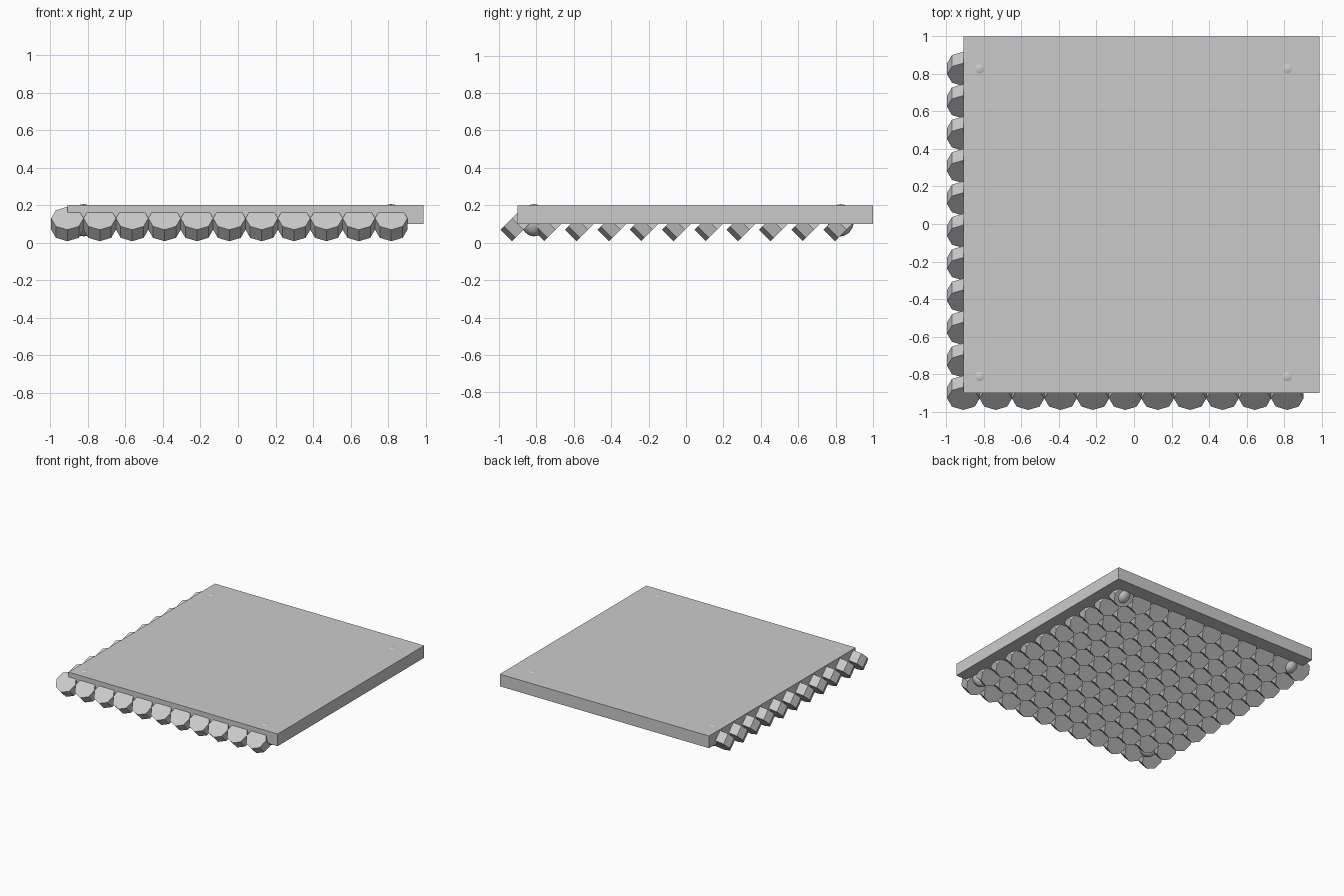
import bpy, bmesh
from math import radians
from mathutils import Matrix

cube = bpy.data.objects.get("Cube")
if cube:
    bpy.data.objects.remove(cube, do_unlink=True)

SIDE = 1.9                      # slab width
COUNT = 11                      # tiles along each side
STEP = SIDE / COUNT
X0, Y0, Z0 = -0.91, -0.9, 0.1   # lower front right corner of the slab

grey = bpy.data.materials.new("plain_grey")
grey.use_nodes = True
colour = (0.6, 0.6, 0.6, 1)
grey.diffuse_color = colour
grey.node_tree.nodes["Principled BSDF"].inputs["Base Color"].default_value = colour


def make(name, bm, smooth=False):
    mesh = bpy.data.meshes.new(name)
    bm.to_mesh(mesh)
    bm.free()
    mesh.materials.append(grey)
    for face in mesh.polygons:
        face.use_smooth = smooth
    obj = bpy.data.objects.new(name, mesh)
    bpy.context.collection.objects.link(obj)
    return obj


# Flat slab
bm = bmesh.new()
bmesh.ops.create_cube(bm, size=1, matrix=Matrix.Translation(
    (X0 + SIDE / 2, Y0 + SIDE / 2, Z0 + 0.05)) @ Matrix.Diagonal((SIDE, SIDE, 0.1, 1)))
make("slab", bm)

# Tilted eight-sided tile, repeated as a grid from the slab corner
bm = bmesh.new()
bmesh.ops.create_cone(bm, cap_ends=True, segments=8, radius1=STEP / 2, radius2=STEP / 2,
                      depth=STEP / 2, matrix=Matrix.Rotation(radians(45), 4, "X"))
tiles = make("tilted_tiles", bm)
tiles.location = (X0, Y0, Z0)
for axis, offset in (("columns", (STEP, 0, 0)), ("rows", (0, STEP, 0))):
    array = tiles.modifiers.new(axis, "ARRAY")
    array.count = COUNT
    array.use_relative_offset = False
    array.use_constant_offset = True
    array.constant_offset_displace = offset

# Rounded feet that poke slightly through the slab near its corners
for x, side in ((X0 + STEP / 2, "right"), (X0 + SIDE - STEP, "left")):
    for y, end in ((Y0 + STEP / 2, "front"), (Y0 + SIDE - STEP, "back")):
        bm = bmesh.new()
        bmesh.ops.create_uvsphere(bm, u_segments=24, v_segments=12, radius=1,
                                  matrix=Matrix.Translation((x, y, 0.12))
                                  @ Matrix.Diagonal((0.07, 0.07, 0.086, 1)))
        make(f"{end}_{side}_foot", bm, smooth=True)
